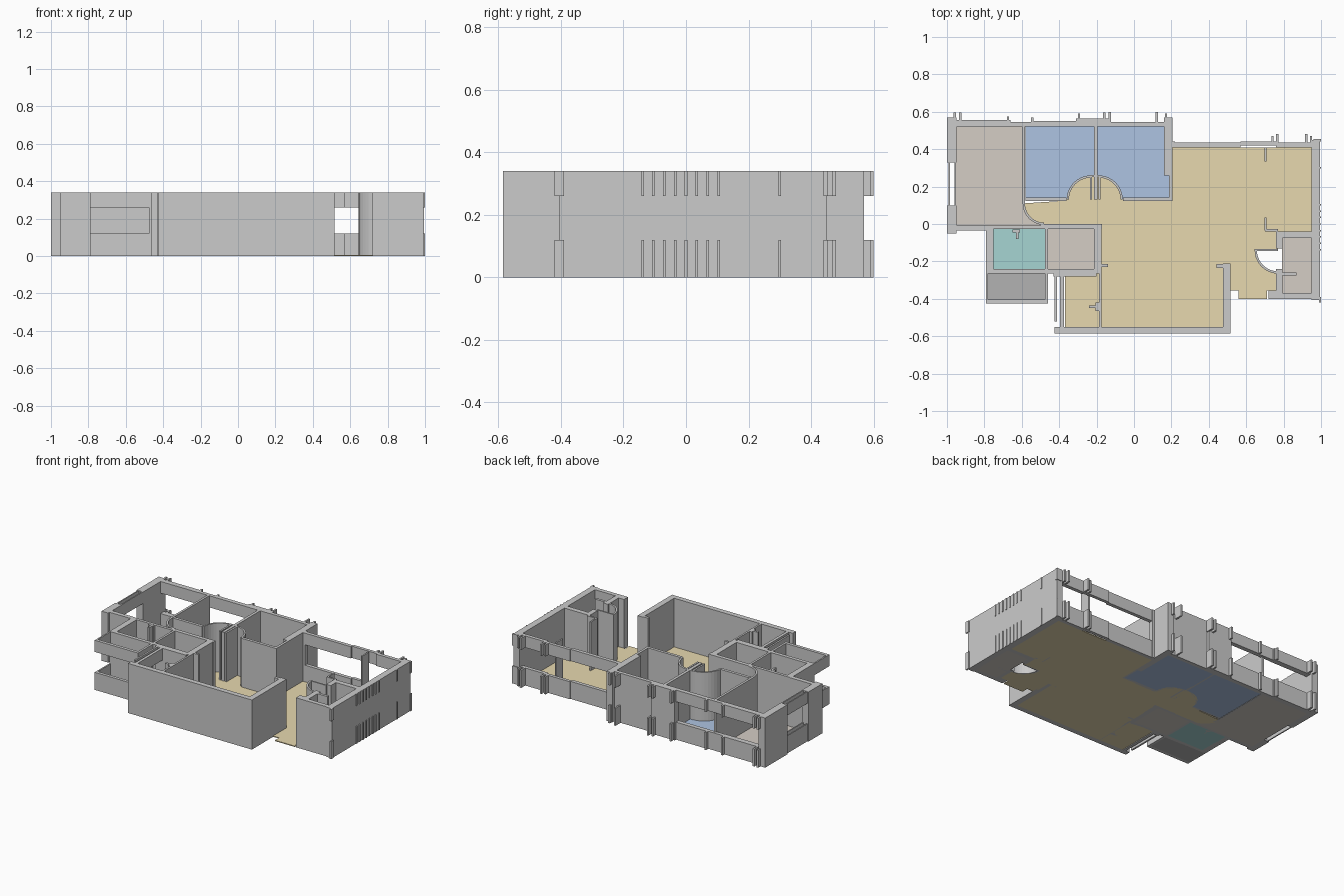
import bpy, bmesh
from math import cos, sin, radians

H = 0.34                                  # wall height
FULL = [(0, H)]
WINDOW = [(0, 0.12), (0.26, H)]           # sill and lintel


def finish(name, bm, color=None):
    bmesh.ops.recalc_face_normals(bm, faces=bm.faces)
    mesh = bpy.data.meshes.new(name)
    bm.to_mesh(mesh)
    bm.free()
    ob = bpy.data.objects.new(name, mesh)
    bpy.context.collection.objects.link(ob)
    if color:
        mat = bpy.data.materials.new(name + "_colour")
        mat.diffuse_color = (*color, 1)
        mesh.materials.append(mat)
    return ob


def prism(bm, pts, z0, z1):
    low = [bm.verts.new((x, y, z0)) for x, y in pts]
    top = [bm.verts.new((x, y, z1)) for x, y in pts]
    bm.faces.new(low[::-1])
    bm.faces.new(top)
    n = len(pts)
    for i in range(n):
        j = (i + 1) % n
        bm.faces.new((low[i], low[j], top[j], top[i]))


def walls(name, rects, spans=FULL):
    bm = bmesh.new()
    for x0, x1, y0, y1 in rects:
        for z0, z1 in spans:
            prism(bm, [(x0, y0), (x1, y0), (x1, y1), (x0, y1)], z0, z1)
    return finish(name, bm)


def arc(cx, cy, r, a0, a1, n=10):
    return [(cx + r * cos(radians(a0 + (a1 - a0) * i / n)),
             cy + r * sin(radians(a0 + (a1 - a0) * i / n))) for i in range(n + 1)]


def arc_wall(name, cx, cy, r, a0, a1, t=0.012):
    bm = bmesh.new()
    prism(bm, arc(cx, cy, r, a0, a1) + arc(cx, cy, r - t, a1, a0), 0, H)
    return finish(name, bm)


def floor(name, pts, color):
    bm = bmesh.new()
    prism(bm, pts, 0, 0.006)
    return finish(name, bm, color)


def rect(x0, x1, y0, y1):
    return [(x0, y0), (x1, y0), (x1, y1), (x0, y1)]


# Floors
TAN, BLUE, BEIGE = (0.80, 0.69, 0.43), (0.42, 0.55, 0.76), (0.66, 0.61, 0.56)
living = [(0.2, 0.41), (0.95, 0.41), (0.95, -0.04), (0.77, -0.04), (0.77, -0.14), (0.65, -0.14)]
living += arc(0.77, -0.14, 0.115, 180, 270)
living += [(0.77, -0.355), (0.71, -0.355), (0.71, -0.4), (0.56, -0.4), (0.56, -0.355), (0.5, -0.355),
           (0.5, -0.22), (0.475, -0.22), (0.475, -0.55), (-0.37, -0.55), (-0.37, -0.26),
           (-0.18, -0.26), (-0.18, -0.01)]
living += arc(-0.48, 0.11, 0.115, 270, 180) + [(-0.36, 0.125)]
living += arc(-0.23, 0.13, 0.13, 180, 90) + arc(-0.19, 0.13, 0.13, 90, 0) + [(0.2, 0.125)]
floor("living_floor", living, TAN)
floor("left_bedroom_floor", [(-0.58, 0.135), (-0.36, 0.135)] + arc(-0.23, 0.13, 0.13, 180, 90)
      + [(-0.21, 0.26), (-0.21, 0.52), (-0.58, 0.52)], BLUE)
floor("right_bedroom_floor", [(-0.2, 0.26)] + arc(-0.19, 0.13, 0.13, 90, 0)
      + [(0.19, 0.135), (0.19, 0.26), (0.16, 0.26), (0.16, 0.52), (-0.2, 0.52)], BLUE)
floor("main_bedroom_floor", [(-0.955, -0.01)] + [(-0.5, -0.01)] + arc(-0.48, 0.11, 0.115, 270, 180)
      + [(-0.595, 0.53), (-0.955, 0.53)], BEIGE)
floor("bathroom_floor", rect(-0.755, -0.47, -0.245, -0.025), (0.38, 0.66, 0.65))
floor("utility_floor", rect(-0.46, -0.21, -0.245, -0.02), BEIGE)
floor("balcony_floor", rect(-0.785, -0.475, -0.405, -0.26), (0.45, 0.45, 0.45))
floor("entry_bath_floor", rect(0.79, 0.955, -0.37, -0.07), BEIGE)

# Outer walls
walls("left_wall", [(-1, -0.95, 0.33, 0.57), (-1, -0.95, -0.05, 0.10), (-0.95, -0.78, -0.035, -0.005)])
walls("front_wall", [(-0.425, 0.515, -0.585, -0.55), (0.475, 0.515, -0.56, -0.21),
                     (0.44, 0.48, -0.235, -0.215)])
walls("right_wall", [(0.95, 0.995, -0.405, 0.45), (0.72, 0.96, -0.4, -0.37), (0.72, 0.79, -0.4, -0.355)])
walls("back_pillars", [(-0.31, -0.13, 0.52, 0.565), (0.16, 0.205, 0.26, 0.57),
                       (-0.13, 0.16, 0.52, 0.545), (0.2, 0.22, 0.41, 0.44)])

# Windows: solid sill below and lintel above
walls("left_window", [(-0.992, -0.984, 0.10, 0.33), (-0.96, -0.952, 0.10, 0.33)], WINDOW)
walls("back_left_windows", [(-0.95, -0.66, 0.518, 0.555), (-0.66, -0.55, 0.52, 0.545),
                            (-0.55, -0.31, 0.52, 0.55)], WINDOW)
walls("back_right_window", [(0.22, 0.57, 0.41, 0.435), (0.57, 0.76, 0.42, 0.442),
                            (0.76, 0.95, 0.41, 0.435)], WINDOW)
walls("kitchen_window", [(-0.425, -0.413, -0.52, -0.28), (-0.395, -0.375, -0.55, -0.265)], WINDOW)
walls("balcony_parapet", [(-0.79, -0.46, -0.425, -0.403), (-0.79, -0.78, -0.41, -0.26)], WINDOW)

# Small posts on the outside of the windows and right wall
walls("back_posts", [(x, x + 0.012, 0.54, y) for x, y in
                     ((-0.965, 0.595), (-0.935, 0.595), (-0.68, 0.575), (-0.55, 0.57),
                      (-0.3, 0.59), (-0.165, 0.595), (-0.135, 0.6), (0.115, 0.6), (0.165, 0.59))]
      + [(x, x + 0.012, 0.43, y) for x, y in ((0.735, 0.47), (0.76, 0.48), (0.915, 0.48), (0.94, 0.47))],
      WINDOW)
walls("right_ribs", [(0.99, 1.0, y - 0.004, y + 0.004) for y in
                     (-0.138, -0.104, -0.069, -0.035, 0, 0.035, 0.069, 0.104, 0.3)]
      + [(0.99, 1.0, -0.42, -0.39), (0.96, 1.0, 0.44, 0.455)], WINDOW)

# Inner walls
walls("bedroom_walls", [(-0.598, -0.582, 0.11, 0.53), (-0.58, -0.36, 0.122, 0.142),
                        (-0.215, -0.195, 0.13, 0.53), (-0.235, -0.185, 0.25, 0.262),
                        (-0.06, 0.205, 0.122, 0.142), (0.188, 0.205, 0.13, 0.27)])
walls("corridor_wall", [(-0.79, -0.5, -0.028, -0.008), (-0.5, -0.17, -0.026, 0.0)])
walls("bathroom_walls", [(-0.79, -0.75, -0.26, -0.01), (-0.79, -0.18, -0.265, -0.24),
                         (-0.475, -0.46, -0.425, -0.01), (-0.215, -0.175, -0.255, 0)])
walls("kitchen_walls", [(-0.188, -0.175, -0.55, -0.25), (-0.43, -0.2, -0.28, -0.262),
                        (-0.18, -0.14, -0.23, -0.215)])
walls("entry_bath_walls", [(0.76, 0.795, -0.37, -0.24), (0.76, 0.795, -0.13, -0.04),
                           (0.76, 0.955, -0.075, -0.04), (0.70, 0.77, -0.04, -0.028)])
walls("living_stubs", [(0.698, 0.708, 0.335, 0.41), (0.698, 0.708, -0.035, 0.035)])

# Curved door walls
arc_wall("left_bedroom_door_curve", -0.23, 0.13, 0.13, 90, 180)
arc_wall("right_bedroom_door_curve", -0.19, 0.13, 0.13, 0, 90)
arc_wall("main_bedroom_door_curve", -0.48, 0.11, 0.115, 180, 270)
arc_wall("entry_bath_door_curve", 0.77, -0.14, 0.125, 180, 270)
walls("door_leaves", [(-0.236, -0.224, 0.13, 0.26), (-0.19, -0.178, 0.13, 0.26),
                      (0.645, 0.77, -0.145, -0.135)])

# Small fixture pieces
walls("fixtures", [(0.79, 0.87, -0.275, -0.258), (-0.65, -0.61, -0.045, -0.03),
                   (-0.63, -0.618, -0.08, -0.03), (-0.24, -0.188, -0.45, -0.435),
                   (-0.205, -0.188, -0.465, -0.42)])
